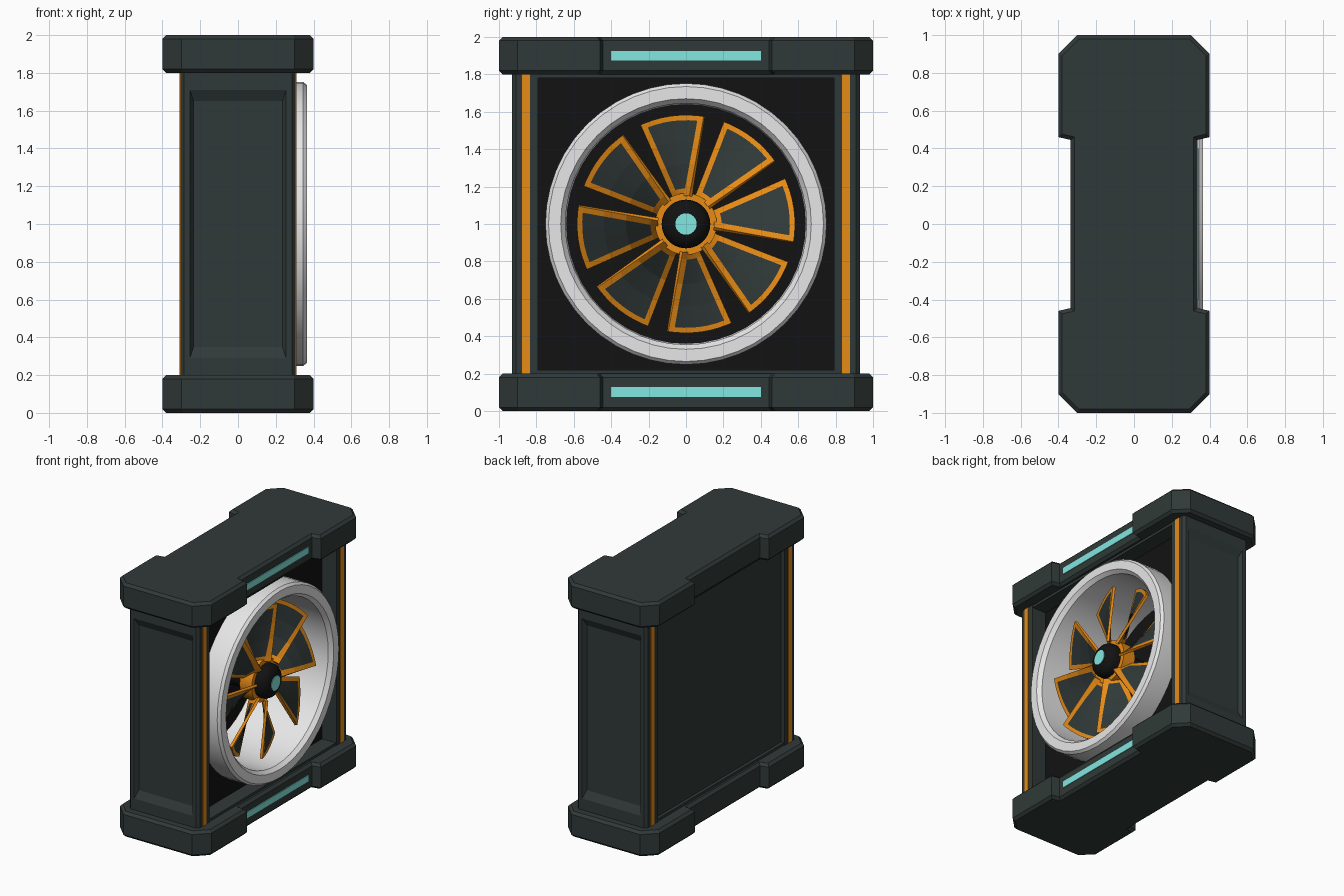
import bpy, bmesh
from math import cos, sin, pi, radians
from mathutils import Vector

cube = bpy.data.objects.get("Cube")
if cube:
    bpy.data.objects.remove(cube, do_unlink=True)


def material(name, r, g, b):
    m = bpy.data.materials.new(name)
    m.use_nodes = True
    m.diffuse_color = (r, g, b, 1)
    bsdf = next(n for n in m.node_tree.nodes if n.type == 'BSDF_PRINCIPLED')
    bsdf.inputs["Base Color"].default_value = (r, g, b, 1)
    bsdf.inputs["Roughness"].default_value = 0.6
    return m


GREEN = material("dark green grey", 0.03, 0.042, 0.04)
BLACK = material("black", 0.006, 0.006, 0.006)
ORANGE = material("orange", 0.8, 0.26, 0.008)
WHITE = material("light grey", 0.8, 0.8, 0.8)
CYAN = material("cyan", 0.24, 0.85, 0.8)


def finish(bm, name, *mats, smooth=False, recalc=True):
    if recalc:
        bmesh.ops.recalc_face_normals(bm, faces=bm.faces)
    me = bpy.data.meshes.new(name)
    bm.to_mesh(me)
    bm.free()
    for m in mats:
        me.materials.append(m)
    if smooth:
        me.shade_smooth()
        me.set_sharp_from_angle(angle=radians(30))
    ob = bpy.data.objects.new(name, me)
    bpy.context.collection.objects.link(ob)
    return ob


def loft(name, loops, mat, caps=True, smooth=False):
    """Skin a row of equal point loops; without caps the row joins its start."""
    bm = bmesh.new()
    rings = [[bm.verts.new(p) for p in loop] for loop in loops]
    pairs = list(zip(rings, rings[1:])) + ([] if caps else [(rings[-1], rings[0])])
    for a, b in pairs:
        for i in range(len(a)):
            j = (i + 1) % len(a)
            bm.faces.new((a[i], a[j], b[j], b[i]))
    if caps:
        bm.faces.new(rings[0])
        bm.faces.new(rings[-1])
    return finish(bm, name, mat, smooth=smooth)


def lathe(name, profile, mat, caps=True, n=48):
    """Turn (x, radius) points round the fan axis."""
    loops = [[(x, r * cos(2 * pi * i / n), 1 + r * sin(2 * pi * i / n))
              for i in range(n)] for x, r in profile]
    return loft(name, loops, mat, caps, True)


def box(name, x, y, z, mat):
    loops = [[(x[0], v, w), (x[1], v, w), (x[1], v, z[1]), (x[0], v, z[1])]
             for v in y for w in (z[0],)]
    return loft(name, loops, mat)


# Top and bottom caps: notched outline with chamfered corners and bevelled rims
quarter = [(0.335, 0.445), (0.4, 0.46), (0.4, 0.9), (0.3, 1.0)]
half = quarter + [(-x, y) for x, y in reversed(quarter)]
outline = half + [(-x, -y) for x, y in half]
for name, z in (("bottom_cap", 0.0), ("top_cap", 1.8)):
    bm = bmesh.new()
    base = bm.faces.new([bm.verts.new((x, y, z)) for x, y in outline])
    ext = bmesh.ops.extrude_face_region(bm, geom=[base], use_keep_orig=True)
    bmesh.ops.translate(bm, vec=(0, 0, 0.2),
                        verts=[v for v in ext["geom"] if isinstance(v, bmesh.types.BMVert)])
    bmesh.ops.recalc_face_normals(bm, faces=bm.faces)
    rim = [e for e in bm.edges if abs(e.verts[0].co.z - e.verts[1].co.z) < 0.01]
    bmesh.ops.bevel(bm, geom=rim, offset=0.02, segments=1, affect='EDGES', profile=0.5)
    finish(bm, name, GREEN)

# Light strips on the caps
for name, z in (("bottom_light", 0.102), ("top_light", 1.9)):
    box(name, (0.334, 0.341), (-0.4, 0.4), (z - 0.026, z + 0.026), CYAN)

# End pillars with a sunken panel, and their orange trim on both faces
section = [(0.305, 0.8, 0.79), (0.305, 0.8, 0.91), (0.285, 0.8, 0.93),
           (0.255, 0.71, 0.93), (0.235, 0.65, 0.9)]
for side, s in (("front", -1), ("rear", 1)):
    loft(side + "_pillar",
         [[(-hx, s * y, 1 - hz), (hx, s * y, 1 - hz), (hx, s * y, 1 + hz), (-hx, s * y, 1 + hz)]
          for hx, hz, y in section], GREEN)
    for face, f in (("fan_side", 1), ("back_side", -1)):
        box(f"{side}_{face}_trim", (f * 0.303, f * 0.309), (s * 0.834, s * 0.876),
            (0.19, 1.81), ORANGE)

# Rails, back panel and fan bulkhead
box("bottom_rail", (-0.3, 0.3), (-0.8, 0.8), (0.18, 0.22), GREEN)
box("top_rail", (-0.3, 0.3), (-0.8, 0.8), (1.78, 1.82), GREEN)
box("back_panel", (-0.275, -0.255), (-0.8, 0.8), (0.2, 1.8), GREEN)

bm = bmesh.new()
N = 48
dirs = [(cos(2 * pi * i / N), sin(2 * pi * i / N)) for i in range(N)]
hole = [bm.verts.new((0.18, 0.7 * c, 1 + 0.7 * s)) for c, s in dirs]
edge = []
for c, s in dirs:
    k = 0.795 / max(abs(c), abs(s))
    edge.append(bm.verts.new((0.18, k * c, 1 + k * s)))
for i in range(N):
    j = (i + 1) % N
    bm.faces.new((hole[i], edge[i], edge[j], hole[j]))
finish(bm, "fan_bulkhead", BLACK, recalc=False)

# Fan duct with its rounded lip, and the dark disc closing it
lathe("fan_duct", [(-0.25, 0.64), (0.335, 0.645), (0.365, 0.67), (0.365, 0.735),
                   (0.345, 0.752), (0.1, 0.752), (-0.25, 0.7)], WHITE, caps=False)
lathe("duct_back", [(-0.252, 0.66), (-0.24, 0.66)], BLACK)

# Hub
lathe("fan_shaft", [(-0.245, 0.1), (0.15, 0.1)], BLACK)
lathe("fan_collar", [(0.13, 0.165), (0.235, 0.165)], ORANGE)
lathe("fan_hub", [(0.2, 0.13), (0.27, 0.13), (0.3, 0.115), (0.32, 0.085), (0.328, 0.058)], BLACK)
lathe("hub_light", [(0.32, 0.057), (0.332, 0.057)], CYAN)

# Eight twisted blades: orange border round a dark panel
SPAN, BORDER, STEPS = radians(34), 0.03, 6
radii = [0.15, 0.19, 0.32, 0.44, 0.555, 0.583]
bm = bmesh.new()
rows = []
for r in radii:
    b = BORDER / r
    angles = [0] + [b + (SPAN - 2 * b) * i / STEPS for i in range(STEPS + 1)] + [SPAN]
    rows.append([bm.verts.new((0.27 - 0.125 * a / SPAN, r * cos(a - SPAN / 2),
                               r * sin(a - SPAN / 2))) for a in angles])
for i in range(len(rows) - 1):
    for j in range(STEPS + 2):
        f = bm.faces.new((rows[i][j], rows[i + 1][j], rows[i + 1][j + 1], rows[i][j + 1]))
        border = i in (0, len(rows) - 2) or j in (0, STEPS + 1)
        f.material_index = 1 if border else 0
first = finish(bm, "fan_blade_1", GREEN, ORANGE, recalc=False)
for k in range(8):
    blade = first if k == 0 else bpy.data.objects.new(f"fan_blade_{k + 1}", first.data)
    if k:
        bpy.context.collection.objects.link(blade)
    blade.location = Vector((0, 0, 1))
    blade.rotation_euler.x = radians(7.3 + 45 * k)
    solid = blade.modifiers.new("thickness", 'SOLIDIFY')
    solid.thickness = 0.02
    solid.offset = 0
